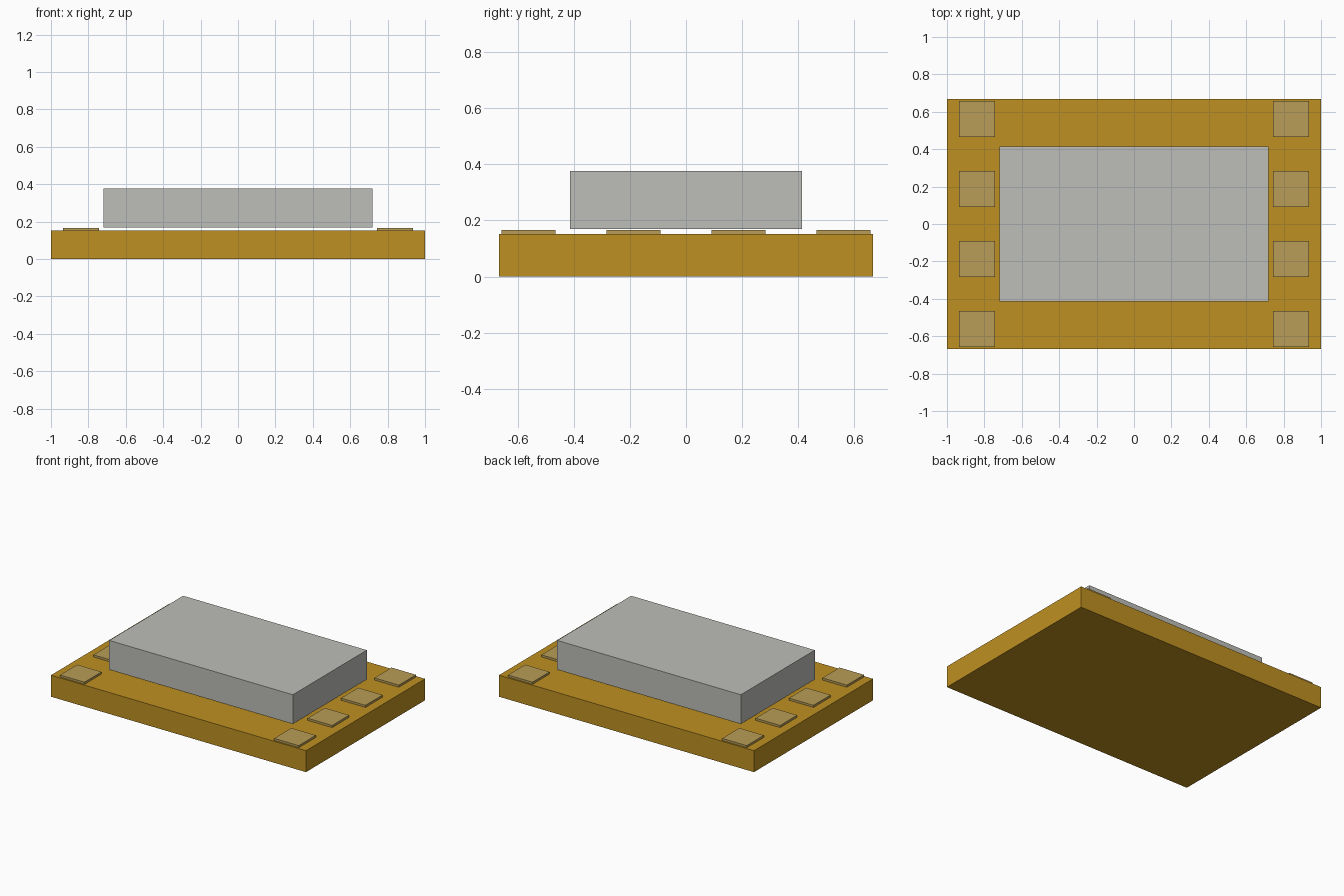
import bpy
import bmesh
from mathutils import Matrix, Vector

cube = bpy.data.objects.get("Cube")
if cube:
    bpy.data.objects.remove(cube, do_unlink=True)


def make_material(name, color):
    mat = bpy.data.materials.new(name)
    mat.use_nodes = True
    mat.diffuse_color = (*color, 1)
    mat.node_tree.nodes["Principled BSDF"].inputs["Base Color"].default_value = (*color, 1)
    return mat


def add_block(name, size, x, y, bottom, mat):
    """Flat-sided block standing on the height 'bottom'."""
    bm = bmesh.new()
    bmesh.ops.create_cube(bm, size=1, matrix=Matrix.Diagonal(Vector((*size, 1))))
    mesh = bpy.data.meshes.new(name)
    bm.to_mesh(mesh)
    bm.free()
    mesh.materials.append(mat)
    obj = bpy.data.objects.new(name, mesh)
    obj.location = (x, y, bottom + size[2] / 2)
    bpy.context.collection.objects.link(obj)
    return obj


amber = make_material("amber board", (0.52, 0.28, 0.015))
tan = make_material("tan metal", (0.49, 0.34, 0.095))
grey = make_material("light grey", (0.51, 0.51, 0.48))

BOARD_TOP = 0.152
PAD_PITCH = 0.374

# Base board
add_block("base_board", (2, 1.334, BOARD_TOP), 0, 0, 0, amber)

# Raised block, held just clear of the board
add_block("chip_block", (1.44, 0.828, 0.207), 0, 0, 0.17, grey)

# Four contact pads along each short side
for side, x in (("left", 0.84), ("right", -0.84)):
    for i in range(4):
        y = (i - 1.5) * PAD_PITCH
        add_block(f"contact_pad_{side}_{i + 1}", (0.192, 0.192, 0.015), x, y, BOARD_TOP, tan)
